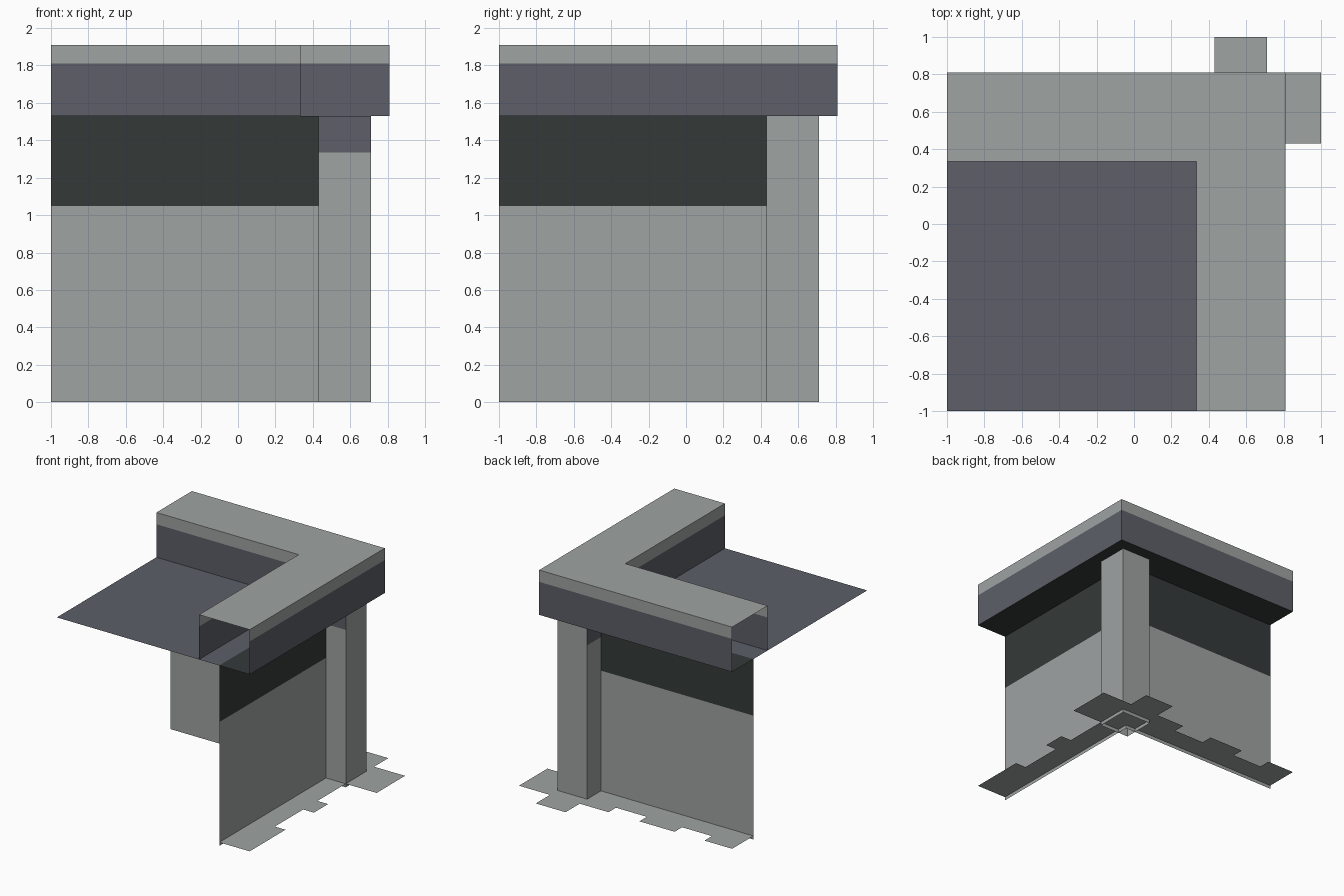
import bpy

if "Cube" in bpy.data.objects:
    bpy.data.objects.remove(bpy.data.objects["Cube"])


def srgb(r, g, b):
    def lin(c):
        c /= 255
        return c / 12.92 if c <= 0.04045 else ((c + 0.055) / 1.055) ** 2.4
    return (lin(r), lin(g), lin(b), 1)


def material(name, rgb):
    m = bpy.data.materials.new(name)
    m.diffuse_color = srgb(*rgb)
    m.use_nodes = True
    m.node_tree.nodes["Principled BSDF"].inputs["Base Color"].default_value = m.diffuse_color
    return m


LIGHT = material("light_concrete", (159, 163, 162))
SLATE = material("slate_grey", (93, 95, 104))
DARK = material("dark_green_grey", (52, 58, 57))

WALL, ROOF_IN, ROOF_OUT = 0.525, 0.335, 0.81      # distances of the L-shaped walls
PIL_A, PIL_B = 0.43, 0.71                          # pillar extent
EAVE, BAND, TOP = 1.53, 1.81, 1.91                 # roof heights
GROUND = 0.03


def make(name, quads, mat):
    verts, faces = [], []
    for q in quads:
        faces.append(tuple(range(len(verts), len(verts) + len(q))))
        verts += q
    me = bpy.data.meshes.new(name)
    me.from_pydata(verts, [], faces)
    me.materials.append(mat)
    ob = bpy.data.objects.new(name, me)
    bpy.context.collection.objects.link(ob)
    return ob


def corner_wall(d, z0, z1, inward=False):
    """Two upright sheets meeting at the corner (d, d)."""
    path = [(d, -1), (d, d), (-1, d)]
    quads = []
    for (ax, ay), (bx, by) in zip(path, path[1:]):
        q = [(ax, ay, z0), (bx, by, z0), (bx, by, z1), (ax, ay, z1)]
        quads.append(q[::-1] if inward else q)
    return quads


def corner_slab(d0, d1, z, down=False):
    """Flat L-shaped sheet between two corner distances."""
    quads = [[(d0, -1, z), (d1, -1, z), (d1, d1, z), (d0, d0, z)],
             [(-1, d0, z), (d0, d0, z), (d1, d1, z), (-1, d1, z)]]
    return [q[::-1] for q in quads] if down else quads


def rect(x0, x1, y0, y1, z):
    return [(x0, y0, z), (x1, y0, z), (x1, y1, z), (x0, y1, z)]


# walls
make("lower_wall", corner_wall(WALL, 0, 1.05), LIGHT)
make("upper_wall_band", corner_wall(WALL, 1.05, EAVE), DARK)

# parapet: hollow channel open at both ends
for label, d, inward in (("outer", ROOF_OUT, False), ("inner", ROOF_IN, True)):
    make(label + "_parapet_side", corner_wall(d, EAVE, BAND, inward), SLATE)
    make(label + "_parapet_trim", corner_wall(d, BAND, TOP, inward), LIGHT)
make("parapet_top", corner_slab(ROOF_IN, ROOF_OUT, TOP), LIGHT)
make("eave_underside", corner_slab(WALL, ROOF_OUT, EAVE, True), DARK)

# flat roof
make("roof_floor", [rect(-1, WALL, -1, WALL, EAVE)], SLATE)

# corner pillar: inner faces carry a slate patch at the top
a, b = PIL_A, PIL_B
ring = [(a, a), (b, a), (b, b), (a, b)]
light, slate = [], []
for i in range(4):
    (ax, ay), (bx, by) = ring[i], ring[(i + 1) % 4]
    split = 1.335 if i in (0, 3) else EAVE
    light.append([(ax, ay, 0), (bx, by, 0), (bx, by, split), (ax, ay, split)])
    if split < EAVE:
        slate.append([(ax, ay, split), (bx, by, split), (bx, by, EAVE), (ax, ay, EAVE)])
make("corner_pillar", light, LIGHT)
make("pillar_inner_cap", slate, SLATE)

# ragged paving strip along the foot of both walls: (start, end, outer edge)
right_side = [(-1, -.52, .81), (-.52, -.14, .71), (-.14, .05, .81), (.05, .43, .71)]
back_side = [(-1, -.74, .81), (-.74, -.46, .71), (-.46, -.13, .81), (-.13, .16, .71), (.16, .43, .81)]
paving = [rect(WALL, e, s, t, GROUND) for s, t, e in right_side]
paving += [rect(s, t, WALL, e, GROUND) for s, t, e in back_side]
paving += [rect(WALL, 1, .43, .81, GROUND), rect(.43, WALL, WALL, .81, GROUND),
           rect(.43, .71, .81, 1, GROUND)]
make("paving_strip", paving, LIGHT)
